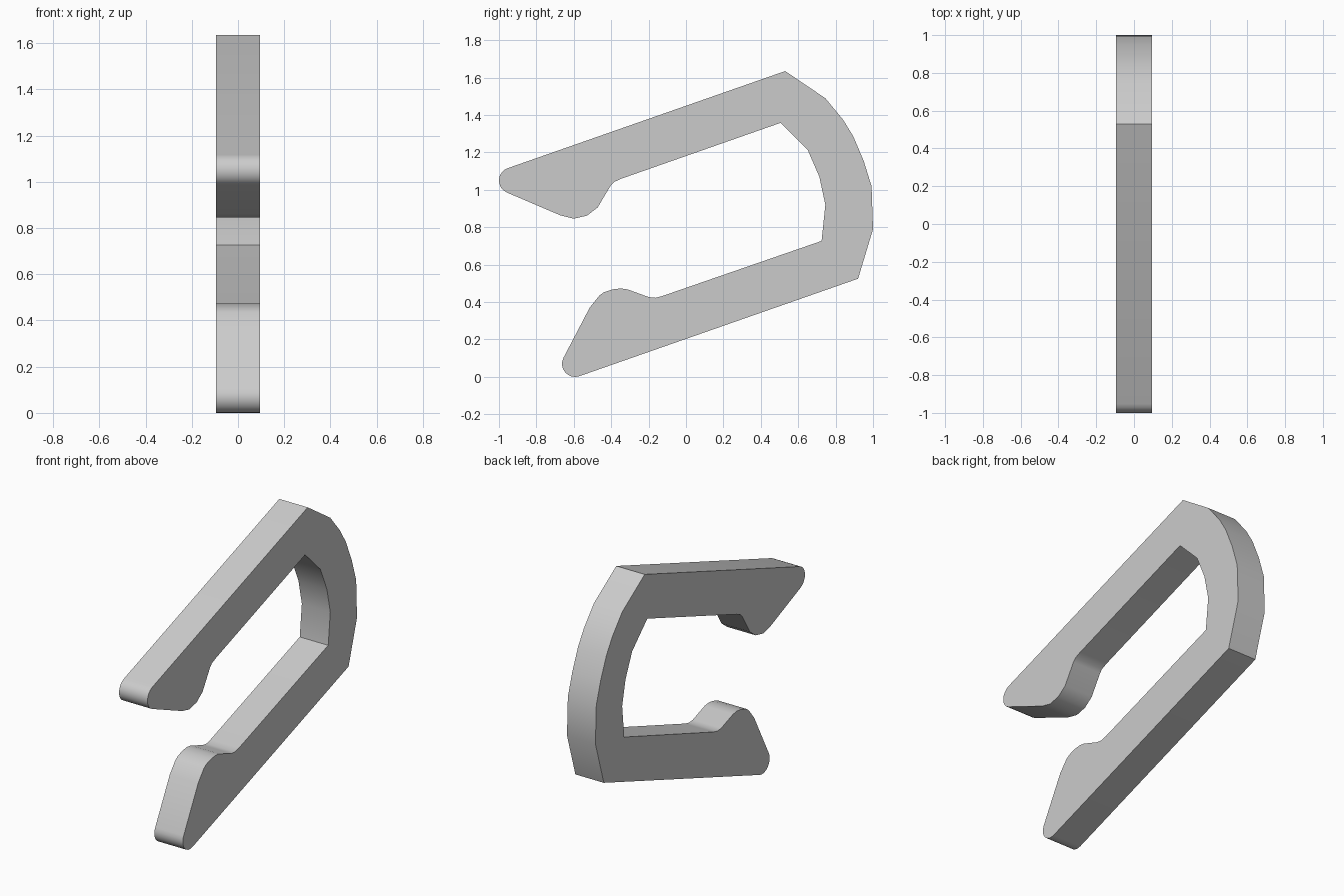
import bpy
import bmesh
from math import cos, sin, radians

HALF_WIDTH = 0.095

cube = bpy.data.objects.get("Cube")
if cube:
    bpy.data.objects.remove(cube, do_unlink=True)


def arc(center, radius, start, end, steps):
    """Points on a rounded tip, angles in degrees."""
    points = []
    for i in range(steps + 1):
        angle = radians(start + (end - start) * i / steps)
        points.append((center[0] + radius * cos(angle),
                       center[1] + radius * sin(angle)))
    return points


def make_material(name, color):
    material = bpy.data.materials.new(name)
    material.use_nodes = True
    material.diffuse_color = color
    for node in material.node_tree.nodes:
        if node.type == "BSDF_PRINCIPLED":
            node.inputs["Base Color"].default_value = color
    return material


def extrude_profile(name, profile, half_width, material):
    """Fill a closed (y, z) profile and extrude it along x."""
    bm = bmesh.new()
    verts = [bm.verts.new((-half_width, y, z)) for y, z in profile]
    face = bm.faces.new(verts)
    result = bmesh.ops.extrude_face_region(bm, geom=[face], use_keep_orig=True)
    moved = [g for g in result["geom"] if isinstance(g, bmesh.types.BMVert)]
    bmesh.ops.translate(bm, verts=moved, vec=(2 * half_width, 0, 0))
    bmesh.ops.recalc_face_normals(bm, faces=bm.faces[:])
    mesh = bpy.data.meshes.new(name)
    bm.to_mesh(mesh)
    bm.free()
    mesh.materials.append(material)
    obj = bpy.data.objects.new(name, mesh)
    bpy.context.collection.objects.link(obj)
    return obj


# Curved back of the clip, outer side, top to bottom
outer_back = [(0.53, 1.635), (0.745, 1.49), (0.84, 1.375), (0.895, 1.285),
              (0.95, 1.155), (0.992, 1.02), (1.0, 0.79), (0.92, 0.525)]

# Lower arm: rounded tip, then the hooked bump on its inner side
lower_tip = arc((-0.593, 0.07), 0.07, 288.6, 151, 8)
lower_hook = [(-0.515, 0.37), (-0.463, 0.435), (-0.44, 0.452), (-0.393, 0.468),
              (-0.35, 0.473), (-0.313, 0.468), (-0.2, 0.427), (-0.165, 0.423),
              (-0.125, 0.433)]

# Inner side of the curved back, bottom to top
inner_back = [(0.725, 0.727), (0.745, 0.92), (0.713, 1.07), (0.65, 1.215),
              (0.505, 1.358)]

# Upper arm: bump on its inner side, then the rounded tip
upper_hook = [(-0.345, 1.06), (-0.385, 1.042), (-0.403, 1.022), (-0.473, 0.905),
              (-0.53, 0.862), (-0.6, 0.846), (-0.67, 0.863)]
upper_tip = arc((-0.93, 1.05), 0.07, 248, 108.6, 8)

grey = make_material("plain grey", (0.6, 0.6, 0.6, 1.0))
profile = (outer_back + lower_tip + lower_hook
           + inner_back + upper_hook + upper_tip)
clip = extrude_profile("clip_body", profile, HALF_WIDTH, grey)

# Smooth the curves and keep the corners crisp
bpy.ops.object.select_all(action="DESELECT")
clip.select_set(True)
bpy.context.view_layer.objects.active = clip
bpy.ops.object.shade_smooth_by_angle(angle=radians(40))
